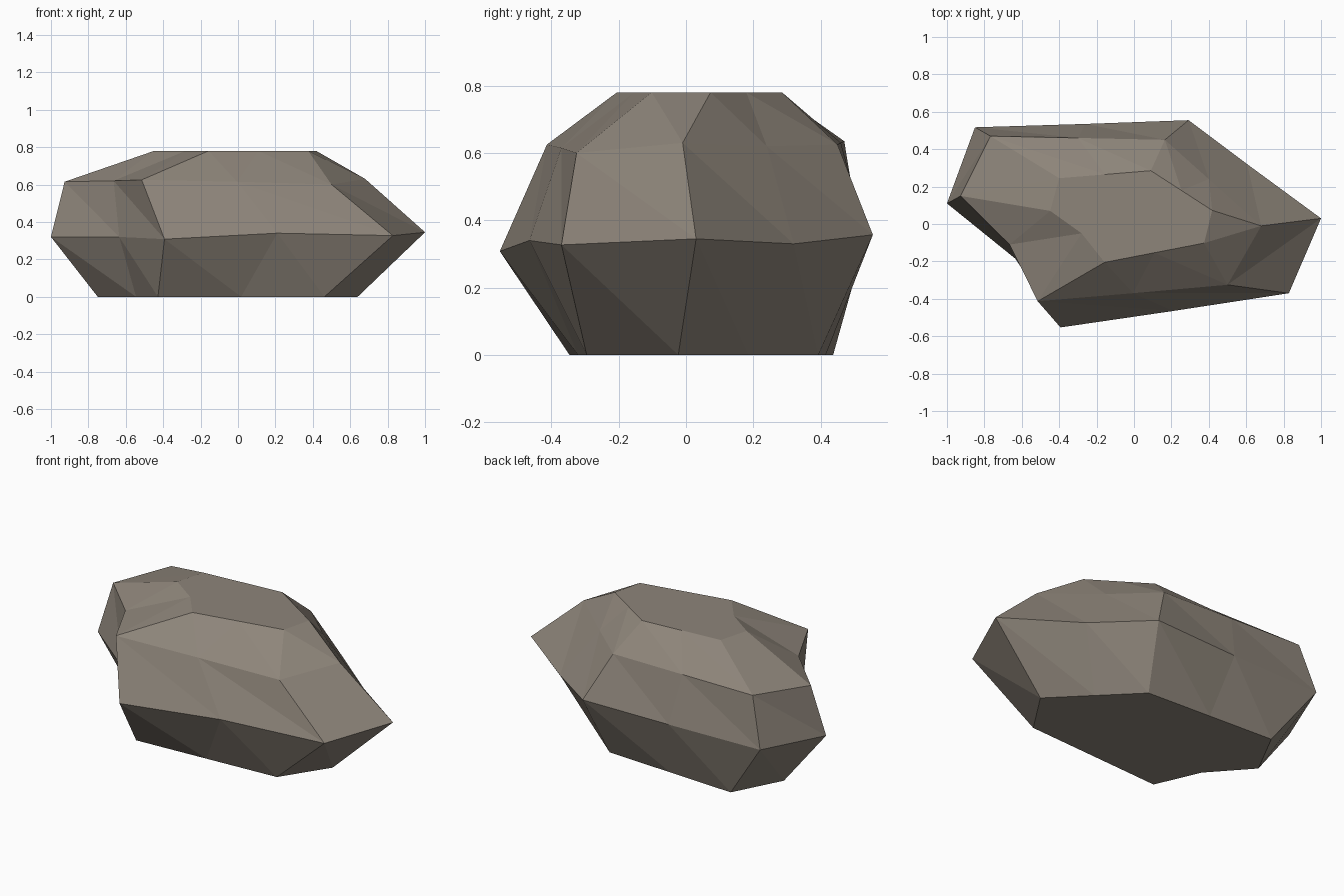
import bpy
import bmesh

stone = bpy.data.materials.new("warm grey stone")
stone.diffuse_color = (0.27, 0.235, 0.195, 1)


def flat_ring(corners, z):
    """Seven corners at one height, with the three long sides split in half."""
    ring = []
    for k, (x, y) in enumerate(corners):
        ring.append((x, y, z))
        if k in (2, 4, 5):
            nx, ny = corners[k + 1]
            # corner order: 0 1 2 | 4 5 | 7 | 9 of the ten-point rings
            if k == 2 or k == 4 or k == 5:
                ring.append(((x + nx) / 2, (y + ny) / 2, z))
    return ring


# Horizontal outlines of the rock, counter-clockwise from the left tip
foot = flat_ring([(-0.75, 0.15), (-0.545, -0.08), (-0.428, -0.346), (0.462, -0.295),
                  (0.64, -0.023), (0.227, 0.393), (-0.60, 0.437)], 0)
girth = [(-1, 0.11, 0.32), (-0.635, -0.185, 0.32), (-0.393, -0.553, 0.308),
         (0.21, -0.465, 0.34), (0.828, -0.37, 0.327), (1, 0.03, 0.345),
         (0.605, 0.32, 0.33), (0.292, 0.555, 0.357), (-0.26, 0.535, 0.35),
         (-0.85, 0.517, 0.35)]
shoulder = [(-0.927, 0.15, 0.615), (-0.665, -0.11, 0.62), (-0.515, -0.413, 0.625),
            (-0.005, -0.37, 0.615), (0.5, -0.325, 0.6), (0.68, -0.01, 0.63),
            (0.4, 0.24, 0.62), (0.165, 0.45, 0.625), (-0.3, 0.46, 0.63),
            (-0.768, 0.47, 0.635)]
crown = flat_ring([(-0.448, 0.07), (-0.28, -0.05), (-0.157, -0.205), (0.375, -0.102),
                   (0.418, 0.073), (0.09, 0.285), (-0.4, 0.245)], 0.78)

# Join the outlines with triangle bands and cap both ends
bm = bmesh.new()
rings = [[bm.verts.new(p) for p in r] for r in (foot, girth, shoulder, crown)]
for low, high in zip(rings, rings[1:]):
    for i in range(10):
        j = (i + 1) % 10
        bm.faces.new((low[i], low[j], high[i]))
        bm.faces.new((low[j], high[j], high[i]))
bm.faces.new(rings[0][::-1])
bm.faces.new(rings[-1])

mesh = bpy.data.meshes.new("rock")
bm.to_mesh(mesh)
bm.free()
mesh.materials.append(stone)
bpy.context.collection.objects.link(bpy.data.objects.new("rock", mesh))
